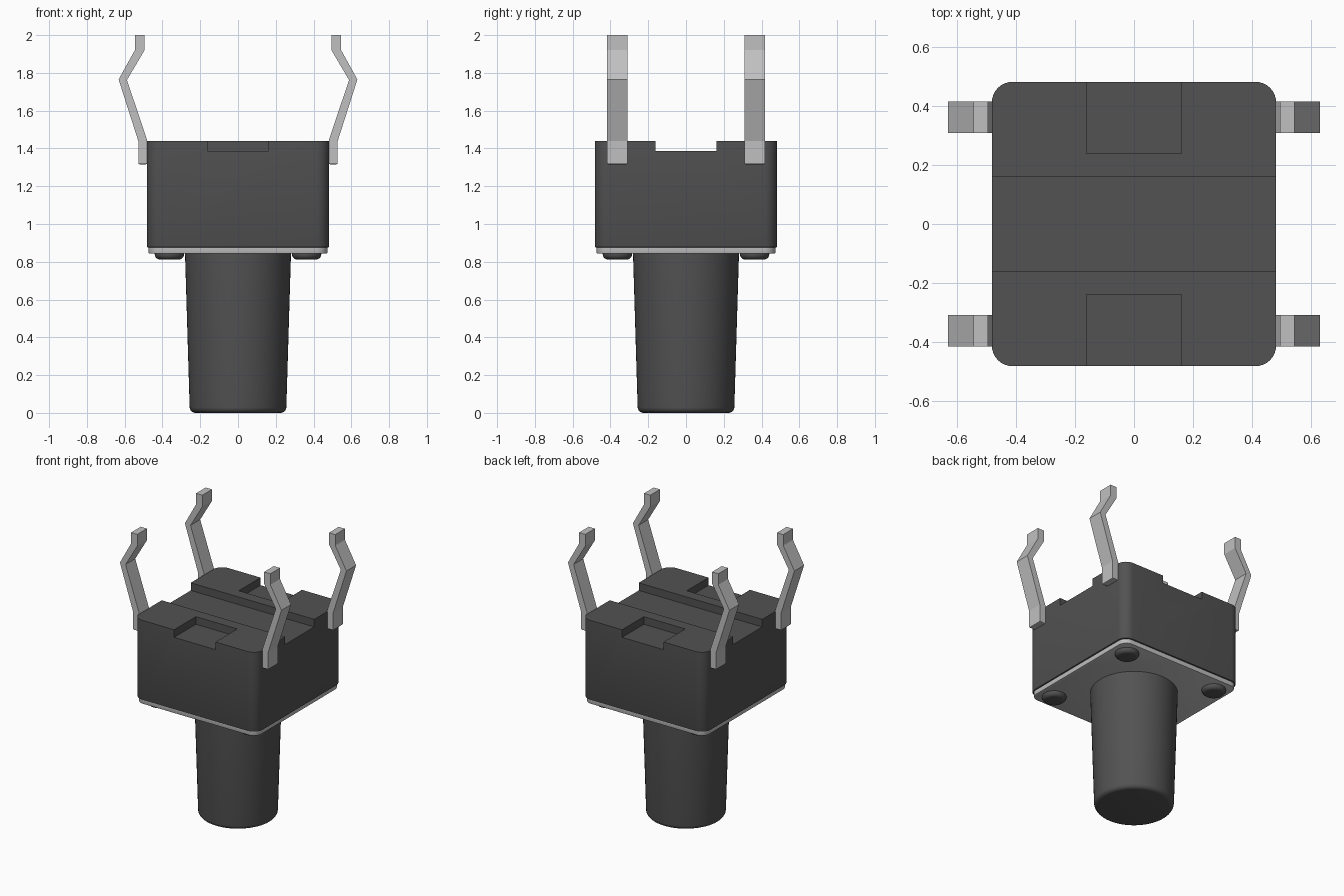
import bpy, bmesh, math

default = bpy.data.objects.get("Cube")
if default:
    bpy.data.objects.remove(default, do_unlink=True)


def material(name, rgb, rough):
    m = bpy.data.materials.new(name)
    m.use_nodes = True
    m.diffuse_color = (*rgb, 1)
    bsdf = next(n for n in m.node_tree.nodes if n.type == 'BSDF_PRINCIPLED')
    bsdf.inputs["Base Color"].default_value = (*rgb, 1)
    bsdf.inputs["Roughness"].default_value = rough
    return m


DARK = material("dark plastic", (0.085, 0.085, 0.085), 0.6)
SILVER = material("silver metal", (0.53, 0.53, 0.53), 0.4)


def finish(bm, name, mat, smooth=True):
    bmesh.ops.recalc_face_normals(bm, faces=bm.faces[:])
    me = bpy.data.meshes.new(name)
    bm.to_mesh(me)
    bm.free()
    me.materials.append(mat)
    ob = bpy.data.objects.new(name, me)
    bpy.context.collection.objects.link(ob)
    activate(ob)
    if smooth:
        bpy.ops.object.shade_smooth_by_angle(angle=math.radians(35))
    return ob


def activate(ob):
    bpy.ops.object.select_all(action='DESELECT')
    ob.select_set(True)
    bpy.context.view_layer.objects.active = ob


def add_box(bm, lo, hi):
    verts = bmesh.ops.create_cube(bm, size=1)["verts"]
    for v in verts:
        for i in range(3):
            v.co[i] = lo[i] if v.co[i] < 0 else hi[i]


def rounded_block(half, z0, z1, radius, lip):
    """Square block with rounded vertical corners and a softened lower rim."""
    bm = bmesh.new()
    add_box(bm, (-half, -half, z0), (half, half, z1))
    upright = [e for e in bm.edges if abs(e.verts[0].co.z - e.verts[1].co.z) > 1e-4]
    bmesh.ops.bevel(bm, geom=upright, offset=radius, segments=8, profile=0.5, affect='EDGES')
    rim = [e for e in bm.edges if all(abs(v.co.z - z0) < 1e-5 for v in e.verts)]
    bmesh.ops.bevel(bm, geom=rim, offset=lip, segments=2, profile=0.5, affect='EDGES')
    return bm


def lathe(name, profile, mat, centre=(0, 0), steps=64):
    """Spin (radius, z) points around a vertical axis; the ends are capped."""
    bm = bmesh.new()
    rings = []
    for r, z in profile:
        rings.append([bm.verts.new((centre[0] + r * math.cos(2 * math.pi * i / steps),
                                    centre[1] + r * math.sin(2 * math.pi * i / steps), z))
                      for i in range(steps)])
    for a, b in zip(rings, rings[1:]):
        for i in range(steps):
            j = (i + 1) % steps
            bm.faces.new((a[i], a[j], b[j], b[i]))
    bm.faces.new(rings[0])
    bm.faces.new(rings[-1])
    return finish(bm, name, mat)


def fillet(radius, z, f, n=5):
    """Rounded lower edge as (radius, z) points, from the flat end to the wall."""
    return [(radius - f + f * math.sin(t), z + f - f * math.cos(t))
            for t in (math.pi / 2 * i / n for i in range(n + 1))]


# Housing with a cross channel and two edge pockets
body = finish(rounded_block(0.483, 0.875, 1.44, 0.07, 0.008), "housing", DARK, smooth=False)
bm = bmesh.new()
add_box(bm, (-0.7, -0.162, 1.386), (0.7, 0.162, 1.6))
for s in (-1, 1):
    ys = sorted((s * 0.24, s * 0.7))
    add_box(bm, (-0.162, ys[0], 1.386), (0.162, ys[1], 1.6))
cutter = finish(bm, "housing_cutter", DARK, smooth=False)
cutter.hide_render = True
activate(body)
cut = body.modifiers.new("recesses", 'BOOLEAN')
cut.operation = 'DIFFERENCE'
cut.solver = 'EXACT'
cut.object = cutter
bpy.ops.object.modifier_apply(modifier=cut.name)
bpy.data.objects.remove(cutter, do_unlink=True)
bpy.ops.object.shade_smooth_by_angle(angle=math.radians(35))

# Metal cover plate
finish(rounded_block(0.473, 0.843, 0.876, 0.06, 0.006), "cover_plate", SILVER)

# Tapered plunger
lathe("plunger", fillet(0.256, 0.0, 0.03) + [(0.281, 0.86)], DARK)

# Four rivet heads and four bent pins
outer = [(0.528, 1.316), (0.528, 1.44), (0.632, 1.765), (0.545, 1.922), (0.545, 2.0)]
inner = [(0.496, 2.0), (0.496, 1.918), (0.588, 1.762), (0.481, 1.445), (0.481, 1.316)]
for sx, side in ((1, "left"), (-1, "right")):
    for sy, end in ((-1, "front"), (1, "back")):
        lathe(f"rivet_{end}_{side}", fillet(0.078, 0.812, 0.028) + [(0.078, 0.85)],
              DARK, (sx * 0.363, sy * 0.363), 32)
        bm = bmesh.new()
        y0, y1 = sy * 0.363 - 0.054, sy * 0.363 + 0.054
        near = [bm.verts.new((sx * x, y0, z)) for x, z in outer + inner]
        far = [bm.verts.new((sx * x, y1, z)) for x, z in outer + inner]
        n = len(near)
        # Each side is a strip of quads between outer and inner lines
        for i in range(4):
            for row in (near, far):
                bm.faces.new((row[i], row[i + 1], row[n - 2 - i], row[n - 1 - i]))
        for i in range(n):
            j = (i + 1) % n
            bm.faces.new((near[i], near[j], far[j], far[i]))
        bmesh.ops.recalc_face_normals(bm, faces=bm.faces[:])
        # Soften the corners of the lower end
        low = [e for e in bm.edges if all(v.co.z < 1.32 for v in e.verts)]
        bmesh.ops.bevel(bm, geom=low, offset=0.006, segments=2, profile=0.5, affect='EDGES')
        finish(bm, f"pin_{end}_{side}", SILVER, smooth=False)
